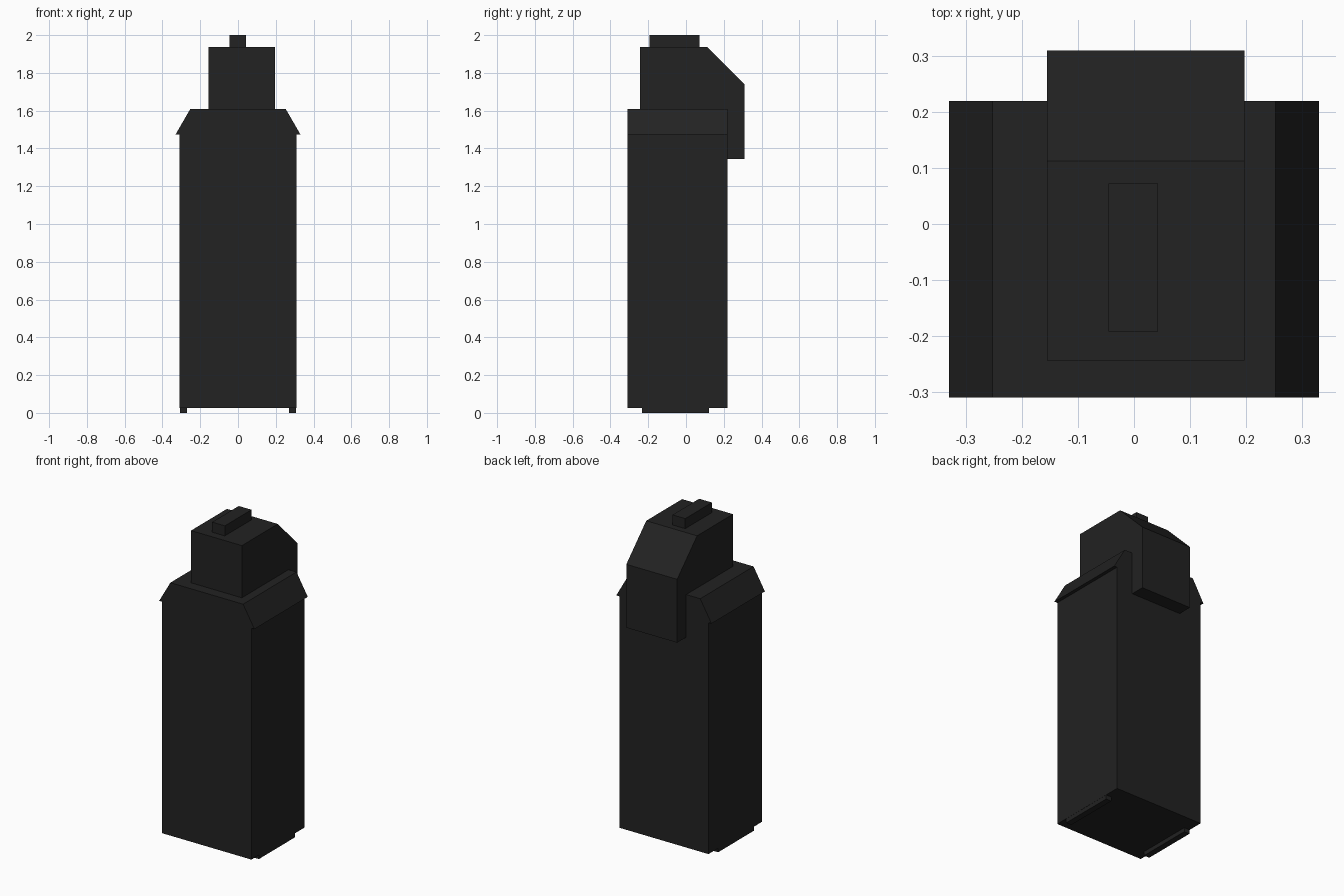
import bpy
import bmesh
from mathutils import Vector

cube = bpy.data.objects.get("Cube")
if cube:
    bpy.data.objects.remove(cube, do_unlink=True)

black = bpy.data.materials.new("matte black")
black.use_nodes = True
colour = (0.016, 0.016, 0.016, 1)
black.diffuse_color = colour
black.node_tree.nodes["Principled BSDF"].inputs["Base Color"].default_value = colour


def prism(name, points, offset):
    """Extrude a closed outline along an offset vector."""
    bm = bmesh.new()
    face = bm.faces.new([bm.verts.new(p) for p in points])
    ext = bmesh.ops.extrude_face_region(bm, geom=[face])
    moved = [v for v in ext["geom"] if isinstance(v, bmesh.types.BMVert)]
    bmesh.ops.translate(bm, verts=moved, vec=Vector(offset))
    bmesh.ops.recalc_face_normals(bm, faces=bm.faces)
    mesh = bpy.data.meshes.new(name)
    bm.to_mesh(mesh)
    bm.free()
    mesh.materials.append(black)
    obj = bpy.data.objects.new(name, mesh)
    bpy.context.collection.objects.link(obj)
    return obj


def box(name, x, y, z):
    outline = [(x[0], y[0], z[0]), (x[1], y[0], z[0]),
               (x[1], y[1], z[0]), (x[0], y[1], z[0])]
    return prism(name, outline, (0, 0, z[1] - z[0]))


# Tall case with overhanging, sloped shoulders
front, back = -0.309, 0.219
half = [(0.309, 0.026), (0.309, 1.475), (0.33, 1.475), (0.252, 1.61)]
outline = half + [(-x, z) for x, z in reversed(half)]
prism("case", [(x, front, z) for x, z in outline], (0, back - front, 0))

# Off-centre head that hangs over the back of the case
left, right = 0.197, -0.155
profile = [(-0.243, 1.6), (-0.243, 1.937), (0.112, 1.937), (0.309, 1.74),
           (0.309, 1.343), (0.21, 1.343), (0.21, 1.6)]
prism("head", [(right, y, z) for y, z in profile], (left - right, 0, 0))

# Top bar
box("top_bar", (-0.045, 0.043), (-0.192, 0.072), (1.93, 2.0))

# Runners under the case
for side, name in ((1, "left_runner"), (-1, "right_runner")):
    box(name, sorted((side * 0.27, side * 0.308)), (-0.233, 0.122), (0, 0.03))
